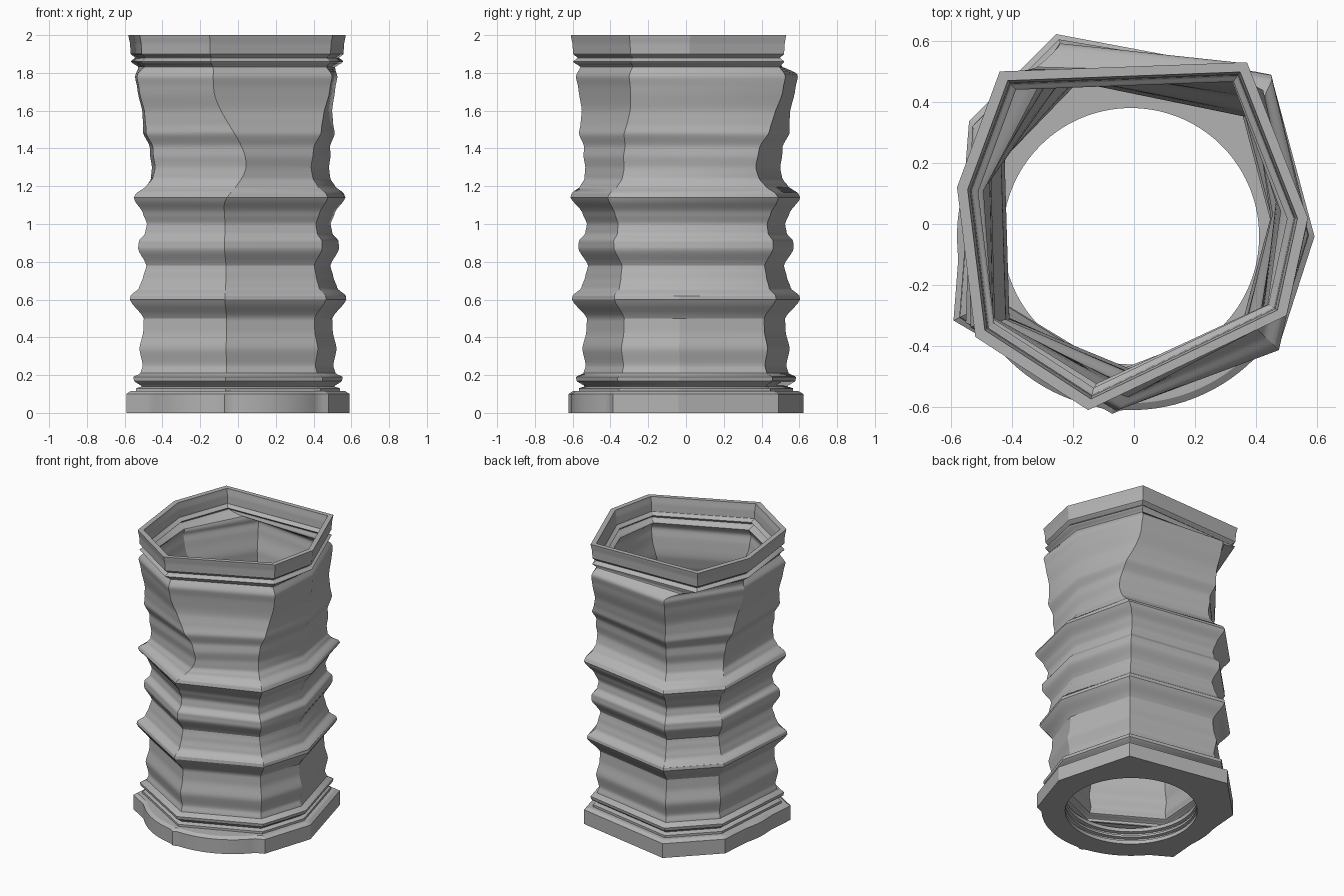
import bpy
import bmesh
import math
from mathutils import Vector

cube = bpy.data.objects.get("Cube")
if cube:
    bpy.data.objects.remove(cube, do_unlink=True)

grey = bpy.data.materials.new("plain_grey")
grey.use_nodes = True
colour = (0.45, 0.45, 0.45, 1)
grey.diffuse_color = colour
grey.node_tree.nodes["Principled BSDF"].inputs["Base Color"].default_value = colour


def ring_object(name, rings, angle):
    """Closed tube: every ring is joined to the next, and the last to the first."""
    bm = bmesh.new()
    loops = [[bm.verts.new(point) for point in ring] for ring in rings]
    for low, high in zip(loops, loops[1:] + loops[:1]):
        for i in range(len(low)):
            j = (i + 1) % len(low)
            bm.faces.new((low[i], low[j], high[j], high[i]))
    bmesh.ops.recalc_face_normals(bm, faces=bm.faces)
    mesh = bpy.data.meshes.new(name)
    bm.to_mesh(mesh)
    bm.free()
    mesh.materials.append(grey)
    obj = bpy.data.objects.new(name, mesh)
    bpy.context.collection.objects.link(obj)
    bpy.ops.object.select_all(action="DESELECT")
    bpy.context.view_layer.objects.active = obj
    obj.select_set(True)
    bpy.ops.object.shade_smooth_by_angle(angle=math.radians(angle))
    return obj


# Seven-sided cross-sections at key heights
sections = [
    (0.5, [(-.25, .61), (.44, .48), (.58, -.04), (.47, -.38), (-.07, -.61), (-.58, -.31), (-.53, .33)]),
    (1.08, [(-.25, .61), (.44, .5), (.57, 0), (.48, -.42), (-.08, -.61), (-.56, -.31), (-.53, .33)]),
    (1.31, [(-.23, .58), (.5, .43), (.56, .03), (.45, -.38), (.05, -.62), (-.51, -.39), (-.53, .27)]),
    (1.72, [(-.26, .63), (.4, .56), (.56, .1), (.53, -.32), (-.14, -.62), (-.57, -.36), (-.58, .14)]),
    (1.79, [(-.26, .63), (.39, .56), (.56, .08), (.53, -.32), (-.14, -.62), (-.57, -.36), (-.58, .14)]),
    (1.87, [(-.44, .5), (.37, .53), (.57, .02), (.5, -.3), (-.15, -.61), (-.52, -.37), (-.58, .12)]),
]


def ease(t):
    return t * t * (3 - 2 * t)


def section_at(z):
    if z <= sections[0][0]:
        return [Vector(p) for p in sections[0][1]]
    for (z0, a), (z1, b) in zip(sections, sections[1:]):
        if z <= z1:
            t = ease((z - z0) / (z1 - z0))
            return [Vector(p).lerp(Vector(q), t) for p, q in zip(a, b)]
    return [Vector(p) for p in sections[-1][1]]


# Rippled wall: height and relative width
ripples = [
    (.1, .93), (.13, .93), (.14, .88), (.17, .95), (.19, .955), (.21, .89), (.25, .87),
    (.34, .9), (.43, .865), (.5, .86), (.6, .99), (.62, .985), (.66, .91), (.72, .875),
    (.78, .85), (.87, .935), (.91, .93), (.95, .875), (1, .86), (1.06, .9), (1.14, 1),
    (1.16, .99), (1.2, .91), (1.24, .87), (1.3, .86), (1.36, .875), (1.41, .87),
    (1.48, .915), (1.53, .9), (1.6, .89), (1.72, .92), (1.78, .94), (1.83, .91),
    (1.86, .98), (1.88, .94), (1.9, .98), (1.95, .985), (2, 1),
]
profile = []
steps = 5
for (z0, s0), (z1, s1) in zip(ripples, ripples[1:]):
    for k in range(steps):
        t = k / steps
        profile.append((z0 + (z1 - z0) * t, s0 + (s1 - s0) * (t + ease(t)) / 2))
profile.append(ripples[-1])


def wall_ring(z, scale):
    return [(p.x * scale, p.y * scale, z) for p in section_at(z)]


wall = 0.06
outer = [wall_ring(z, s) for z, s in profile]
inner = [wall_ring(z, s - wall) for z, s in reversed(profile)]
ring_object("rippled_wall", outer + inner, 30)

# Base: seven-sided plate merged with a round collar, with a round ridged hole
centre = Vector((-0.01, -0.04))
corners = section_at(0)
collar = 0.57
per_side = 20
outline = []
for i, a in enumerate(corners):
    b = corners[(i + 1) % len(corners)]
    for k in range(per_side):
        outline.append(a.lerp(b, k / per_side) * 1.02 - centre)


def base_ring(z, scale):
    points = []
    for v in outline:
        p = centre + v.normalized() * max(v.length, collar) * scale
        points.append((p.x, p.y, z))
    return points


def hole_ring(z, radius):
    points = [centre + v.normalized() * radius for v in outline]
    return [(p.x, p.y, z) for p in points]


base = [base_ring(0, 1), base_ring(.1, 1), base_ring(.115, .96)]
hole = [hole_ring(z, r) for z, r in
        [(.115, .42), (.09, .42), (.085, .44), (.07, .44), (.065, .42),
         (.05, .42), (.045, .44), (.03, .44), (.025, .42), (0, .42)]]
ring_object("base_plate", base + hole, 25)
